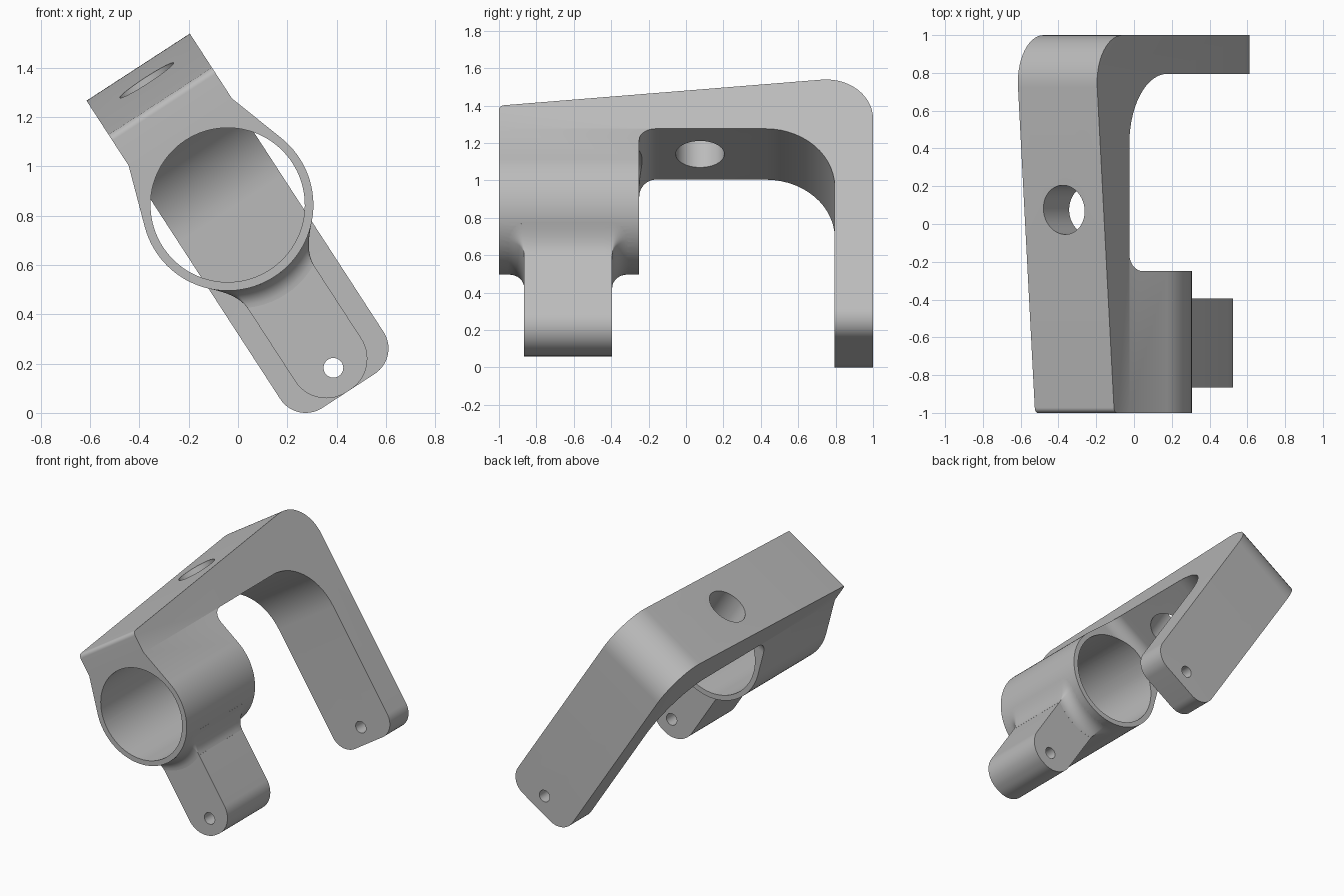
import bpy, bmesh, math
from mathutils import Matrix, Vector

if "Cube" in bpy.data.objects:
    bpy.data.objects.remove(bpy.data.objects["Cube"])

TILT = math.radians(-33)
TUBE_R, BORE_R, HALF_W, UNDER = 0.348, 0.313, 0.25, 0.353


def make_object(name, rings):
    """Skin a stack of equal-length closed rings and cap both ends."""
    bm = bmesh.new()
    loops = [[bm.verts.new(p) for p in ring] for ring in rings]
    for a, b in zip(loops, loops[1:]):
        for i in range(len(a)):
            j = (i + 1) % len(a)
            bm.faces.new((a[i], a[j], b[j], b[i]))
    bm.faces.new(loops[0])
    bm.faces.new(loops[-1])
    bmesh.ops.recalc_face_normals(bm, faces=bm.faces)
    mesh = bpy.data.meshes.new(name)
    bm.to_mesh(mesh)
    bm.free()
    obj = bpy.data.objects.new(name, mesh)
    bpy.context.collection.objects.link(obj)
    return obj


def prism(name, pts, axis, lo, hi):
    """Extrude a 2D outline along one axis (the outline uses the other two)."""
    place = {"x": lambda p, d: (d, p[0], p[1]),
             "y": lambda p, d: (p[0], d, p[1]),
             "z": lambda p, d: (p[0], p[1], d)}[axis]
    return make_object(name, [[place(p, d) for p in pts] for d in (lo, hi)])


def arc(cx, cy, r, start, end, n):
    angles = [math.radians(start + (end - start) * i / n) for i in range(n + 1)]
    return [(cx + r * math.cos(a), cy + r * math.sin(a)) for a in angles]


def circle(cx, cy, r, n=64):
    return arc(cx, cy, r, 0, 360, n)[:-1]


def rounded(corners, n=14):
    """Polygon of (x, y, radius) corners with filleted corners."""
    out = []
    for i, (x, y, r) in enumerate(corners):
        p = Vector((x, y))
        if r == 0:
            out.append(p)
            continue
        u = (Vector(corners[i - 1][:2]) - p).normalized()
        v = (Vector(corners[(i + 1) % len(corners)][:2]) - p).normalized()
        half = u.angle(v) / 2
        centre = p + (u + v).normalized() * (r / math.sin(half))
        a = p + u * (r / math.tan(half)) - centre
        b = p + v * (r / math.tan(half)) - centre
        sweep = a.angle(b)
        for k in range(n + 1):
            t = k / n * sweep
            out.append(centre + (a * math.sin(sweep - t) + b * math.sin(t)) / math.sin(sweep))
    return out


def combine(target, other, operation):
    mod = target.modifiers.new("combine", "BOOLEAN")
    mod.object, mod.operation, mod.solver = other, operation, "EXACT"
    bpy.context.view_layer.objects.active = target
    bpy.ops.object.modifier_apply(modifier=mod.name)
    bpy.data.objects.remove(other)


# Side profile: sloping top, hooked rear arm, front block
side = rounded([(-1, -0.45, 0), (-1, 0.5, 0.03), (1, 0.692, 0.25), (1, -1, 0),
                (0.795, -1, 0), (0.795, UNDER, 0.37), (-0.25, UNDER, 0.09), (-0.25, -0.45, 0)])

# Rear hook with rounded lower end
bracket = prism("bracket", side, "x", -0.4, 0.4)
plate = rounded([(-HALF_W, -0.9, 0.123), (HALF_W, -0.9, 0.123), (HALF_W, 0.8, 0), (-HALF_W, 0.8, 0)])
combine(bracket, prism("hook_outline", plate, "y", -0.12, 1.1), "INTERSECT")

# Front clamp: tube blending tangentially into the arm
section = [(HALF_W, 0.8), (-HALF_W, 0.8), (-HALF_W, UNDER)]
section += arc(0, 0, TUBE_R, 161.5, 378.5, 56) + [(HALF_W, UNDER)]
clamp = prism("clamp", side, "x", -0.4, 0.4)
combine(clamp, prism("clamp_outline", section, "y", -1.1, -0.12), "INTERSECT")
combine(bracket, clamp, "UNION")

# Lug under the tube
LUG_W, LUG_Y, LUG_HALF, FIL = 0.16, -0.63, 0.235, 0.085
lug = rounded([(-LUG_W, -0.9, 0.15), (LUG_W, -0.9, 0.15), (LUG_W, -0.2, 0), (-LUG_W, -0.2, 0)])
combine(bracket, prism("lug", lug, "y", LUG_Y - LUG_HALF, LUG_Y + LUG_HALF), "UNION")


# Flared fillet where the lug meets the tube
def flare_ring(grow, drop=None):
    ring = []
    quarters = ((1, 1, 0), (-1, 1, 90), (-1, -1, 180), (1, -1, 270))
    outline = []
    for sx, sy, start in quarters:
        outline += arc(sx * LUG_W, sy * LUG_HALF, grow, start, start + 90, 6)
    for i, (x, y) in enumerate(outline):
        x2, y2 = outline[(i + 1) % len(outline)]
        steps = 10 if i % 7 == 6 else 1
        for k in range(steps):
            px, py = x + (x2 - x) * k / steps, y + (y2 - y) * k / steps
            h = -0.15 if drop is None else -math.sqrt(TUBE_R ** 2 - px ** 2) - drop
            ring.append((px, LUG_Y + py, h))
    return ring


rings = [flare_ring(0.02)]
for i in range(9):
    a = math.radians(90 * i / 8)
    rings.append(flare_ring(FIL * (1 - math.sin(a)) + 0.0005, FIL * (1 - math.cos(a))))
combine(bracket, make_object("lug_flare", rings), "UNION")

# Bore, pin holes and top hole
combine(bracket, prism("bore", circle(0, 0, BORE_R, 96), "y", -1.1, 0), "DIFFERENCE")
combine(bracket, prism("pin_hole", circle(0, -0.788, 0.04, 32), "y", -1.1, 1.1), "DIFFERENCE")
combine(bracket, prism("top_hole", circle(0, 0.075, 0.13), "z", 0.1, 0.9), "DIFFERENCE")

# Lean the bracket and stand it on the floor
bracket.data.transform(Matrix.Translation((-0.042, 0, 0.843)) @ Matrix.Rotation(TILT, 4, "Y"))
low = min(v.co.z for v in bracket.data.vertices)
bracket.data.transform(Matrix.Translation((0, 0, -low)))

# Plain grey finish
grey = bpy.data.materials.new("plain_grey")
grey.use_nodes = True
colour = (0.5, 0.5, 0.5, 1)
grey.diffuse_color = colour
grey.node_tree.nodes["Principled BSDF"].inputs["Base Color"].default_value = colour
bracket.data.materials.clear()
bracket.data.materials.append(grey)
for poly in bracket.data.polygons:
    poly.material_index = 0

bpy.ops.object.select_all(action="DESELECT")
bracket.select_set(True)
bpy.context.view_layer.objects.active = bracket
bpy.ops.object.shade_smooth_by_angle(angle=math.radians(30))
